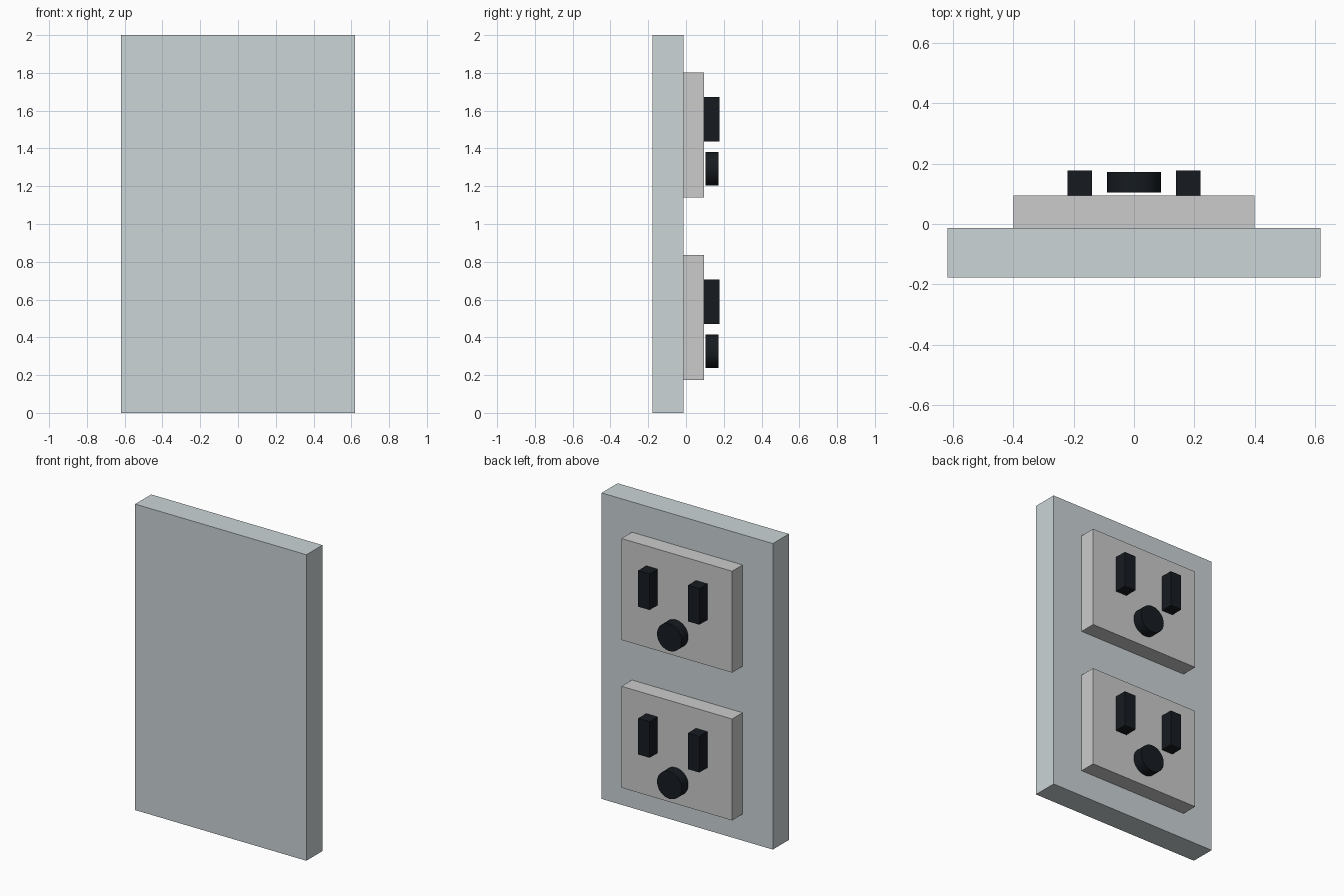
import bpy
import math

if "Cube" in bpy.data.objects:
    bpy.data.objects.remove(bpy.data.objects["Cube"])


def material(name, rgb):
    m = bpy.data.materials.new(name)
    m.diffuse_color = (*rgb, 1)
    m.use_nodes = True
    m.node_tree.nodes["Principled BSDF"].inputs["Base Color"].default_value = m.diffuse_color
    return m


def box(name, x, y, z, mat):
    """Box from (min, max) ranges on each axis."""
    bpy.ops.mesh.primitive_cube_add(size=1, location=[sum(r) / 2 for r in (x, y, z)])
    ob = bpy.context.object
    ob.name = name
    ob.scale = [r[1] - r[0] for r in (x, y, z)]
    bpy.ops.object.transform_apply(location=False, rotation=False, scale=True)
    ob.data.materials.append(mat)
    return ob


plate_mat = material("plate_grey", (0.60, 0.66, 0.68))
socket_mat = material("socket_grey", (0.70, 0.70, 0.72))
black = material("black", (0.008, 0.011, 0.015))

# Wall plate
box("wall_plate", (-0.619, 0.619), (-0.178, -0.013), (0, 2), plate_mat)

# Two identical sockets, lower and upper
for label, z in (("lower", 0.0), ("upper", 0.966)):
    box(f"{label}_socket", (-0.4, 0.4), (-0.013, 0.095), (0.173 + z, 0.836 + z), socket_mat)

    # Pair of blade slots
    for side, cx in (("left", -0.18), ("right", 0.18)):
        box(f"{label}_{side}_slot", (cx - 0.041, cx + 0.041), (0.095, 0.178),
            (0.470 + z, 0.706 + z), black)

    # Round ground contact, standing just clear of the socket face
    bpy.ops.mesh.primitive_cylinder_add(vertices=32, radius=0.089, depth=0.068,
                                        location=(0, 0.138, 0.326 + z),
                                        rotation=(math.pi / 2, 0, 0))
    ground = bpy.context.object
    ground.name = f"{label}_ground_contact"
    ground.data.materials.append(black)
    bpy.ops.object.shade_smooth_by_angle(angle=math.radians(30))
